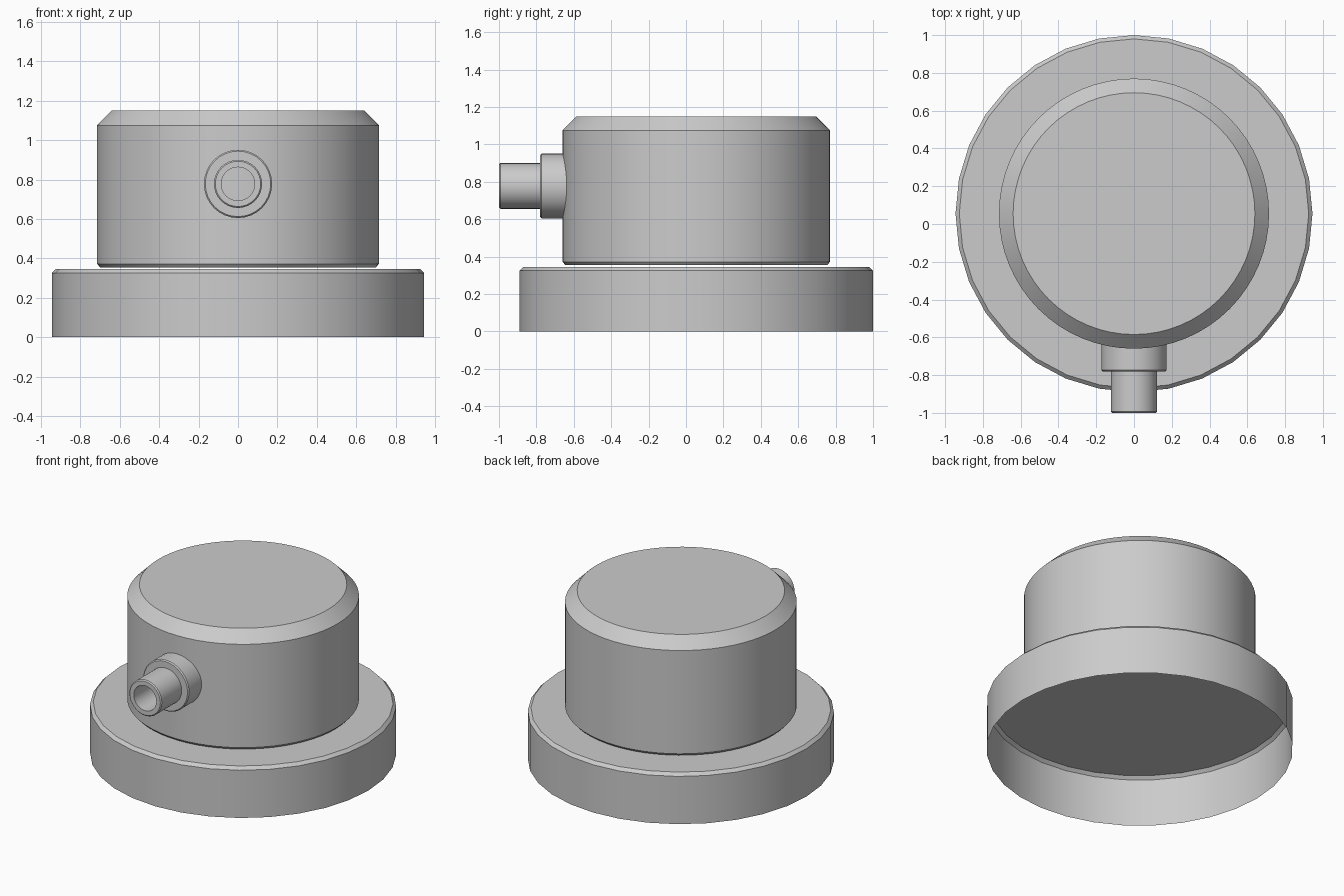
import bpy, bmesh
from math import cos, sin, tau, radians
from mathutils import Matrix

if "Cube" in bpy.data.objects:
    bpy.data.objects.remove(bpy.data.objects["Cube"])

CY = 0.055  # centre of the round body in y


def lathe(name, profile, segs, place, cap_start=False, cap_end=False):
    """Revolve (radius, height) points around z, then place the result."""
    bm = bmesh.new()
    rings = [[bm.verts.new((r * cos(tau * i / segs), r * sin(tau * i / segs), z))
              for i in range(segs)] for r, z in profile]
    for a, b in zip(rings, rings[1:]):
        for i in range(segs):
            j = (i + 1) % segs
            bm.faces.new((a[i], a[j], b[j], b[i]))
    if cap_start:
        bm.faces.new(rings[0][::-1])
    if cap_end:
        bm.faces.new(rings[-1])
    bm.transform(place)
    mesh = bpy.data.meshes.new(name)
    bm.to_mesh(mesh)
    bm.free()
    obj = bpy.data.objects.new(name, mesh)
    bpy.context.collection.objects.link(obj)
    bpy.context.view_layer.objects.active = obj
    bpy.ops.object.select_all(action='DESELECT')
    obj.select_set(True)
    bpy.ops.object.shade_smooth_by_angle(angle=radians(30))
    return obj


upright = Matrix.Translation((0, CY, 0))
# local +z points to the front (-y)
forward = Matrix.Translation((0, 0, 0.778)) @ Matrix.Rotation(radians(90), 4, 'X')

# Wide base: a thin shell, open underneath
lathe("base", [(0.945, 0), (0.945, 0.325), (0.925, 0.345)], 32, upright, cap_end=True)

# Drum body with chamfered top and small lower bevel
lathe("body", [(0.70, 0.355), (0.715, 0.372), (0.715, 1.075), (0.64, 1.15)],
      64, upright, cap_start=True, cap_end=True)

# Collar where the spout leaves the body
lathe("spout_collar", [(0.173, 0.60), (0.173, 0.773), (0.166, 0.78), (0.10, 0.78)],
      32, forward)

# Hollow spout, its bore running back to the body wall
lathe("spout", [(0.122, 0.65), (0.122, 0.993), (0.115, 1.0), (0.085, 1.0), (0.085, 0.65)],
      32, forward)
